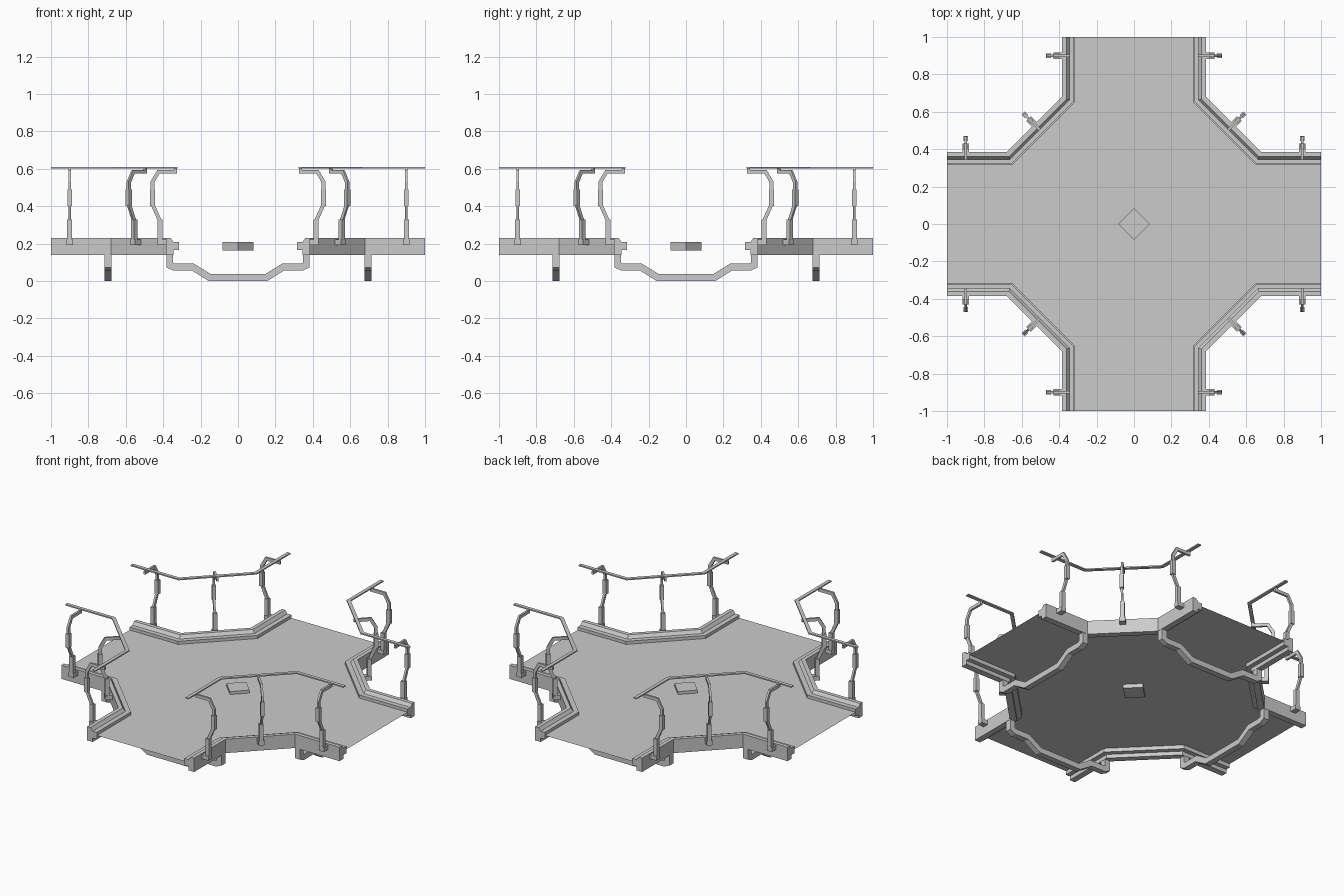
import bpy, bmesh
from math import pi, sqrt
from mathutils import Matrix, Vector

if "Cube" in bpy.data.objects:
    bpy.data.objects.remove(bpy.data.objects["Cube"], do_unlink=True)

GREY = (0.6, 0.6, 0.6, 1)
mat = bpy.data.materials.new("plain_grey")
mat.use_nodes = True
mat.diffuse_color = GREY
mat.node_tree.nodes["Principled BSDF"].inputs["Base Color"].default_value = GREY


def add_object(name, bm, turn=0):
    bm.transform(Matrix.Rotation(turn * pi / 2, 4, "Z"))
    bmesh.ops.recalc_face_normals(bm, faces=bm.faces)
    mesh = bpy.data.meshes.new(name)
    bm.to_mesh(mesh)
    bm.free()
    mesh.materials.append(mat)
    bpy.context.collection.objects.link(bpy.data.objects.new(name, mesh))


def corner_path(d):
    """Edge line of one corner at distance d from the walkway axis."""
    c = 0.52 + 0.414 * d
    return [(d, 1), (d, c), (c, d), (1, d)]


def loft(bm, rings):
    """Skin closed rings of points and cap both ends."""
    rings = [[bm.verts.new(p) for p in ring] for ring in rings]
    for a, b in zip(rings, rings[1:]):
        for i in range(len(a)):
            j = (i + 1) % len(a)
            bm.faces.new((a[i], a[j], b[j], b[i]))
    bm.faces.new(rings[0])
    bm.faces.new(rings[-1])


def sweep_corner(bm, profile):
    """Sweep a (distance, height) profile along a corner with mitred bends."""
    paths = [(corner_path(d), z) for d, z in profile]
    loft(bm, [[(*path[i], z) for path, z in paths] for i in range(4)])


def bar(bm, line, thick, width, origin, out):
    """Bent flat bar: a centre line of (outward, height) points, mitred."""
    pts = [Vector(p) for p in line]
    out = Vector((*out, 0)).normalized()
    side = Vector((-out.y, out.x, 0))
    rings = []
    for i, p in enumerate(pts):
        dirs = [(b - a).normalized() for a, b in zip(pts, pts[1:])][max(i - 1, 0):i + 1]
        normals = [Vector((-t.y, t.x)) for t in dirs]
        n = sum(normals, Vector((0, 0))).normalized()
        n *= thick / 2 / n.dot(normals[0])
        ring = []
        for s, w in ((1, 1), (1, -1), (-1, -1), (-1, 1)):
            q = p + n * s
            ring.append(Vector((*origin, q.y)) + out * q.x + side * w * width / 2)
        rings.append(ring)
    loft(bm, rings)


# Thin cross-shaped deck
bm = bmesh.new()
outline = []
for k in range(4):
    turn = Matrix.Rotation(k * pi / 2, 3, "Z")
    outline += [turn @ Vector((x, y, 0.19)) for x, y in reversed(corner_path(0.33))]
bm.faces.new([bm.verts.new(p) for p in outline])
add_object("deck", bm)

# Diamond block at the centre
bm = bmesh.new()
bmesh.ops.create_cone(bm, cap_ends=True, segments=4, radius1=0.083, radius2=0.083,
                      depth=0.045, matrix=Matrix.Translation((0, 0, 0.187)))
add_object("centre_block", bm)

CURB = [(0.385, 0.14), (0.385, 0.23), (0.36, 0.23), (0.345, 0.21),
        (0.315, 0.21), (0.315, 0.165), (0.345, 0.165), (0.345, 0.14)]
RAIL = [(0.324, 0.602), (0.346, 0.602), (0.346, 0.61), (0.324, 0.61)]
# Post pieces: centre line, thickness, width
POST = [
    ([(0.36, 0.208), (0.43, 0.208)], 0.028, 0.036),
    ([(0.417, 0.2), (0.417, 0.33)], 0.026, 0.026),
    ([(0.417, 0.32), (0.457, 0.41), (0.457, 0.53), (0.425, 0.585), (0.325, 0.585)], 0.02, 0.013),
    ([(0.457, 0.4), (0.457, 0.49)], 0.026, 0.024),
    ([(0.335, 0.58), (0.335, 0.604)], 0.016, 0.012),
]
STATIONS = [((0, 0.9), (1, 0)), ((0.26, 0.26), (1, 1)), ((0.9, 0), (0, 1))]
half_rib = [(0.365, 0.16), (0.365, 0.085), (0.34, 0.074), (0.24, 0.074), (0.15, 0.018)]
rib = half_rib + [(-x, z) for x, z in reversed(half_rib)]

for k, place in enumerate(("back_left", "back_right", "front_right", "front_left")):
    # Curb and handrail around the corner
    for name, profile in (("curb", CURB), ("handrail", RAIL)):
        bm = bmesh.new()
        sweep_corner(bm, profile)
        add_object(f"{name}_{place}", bm, k)
    # Three bent posts per corner
    for n, (origin, out) in enumerate(STATIONS):
        bm = bmesh.new()
        for line, thick, width in POST:
            bar(bm, line, thick, width, origin, out)
        add_object(f"post_{place}_{n + 1}", bm, k)
    # Support rib under one arm
    bm = bmesh.new()
    bar(bm, rib, 0.037, 0.038, (0, 0.696), (1, 0))
    add_object(f"support_rib_{k + 1}", bm, k)
